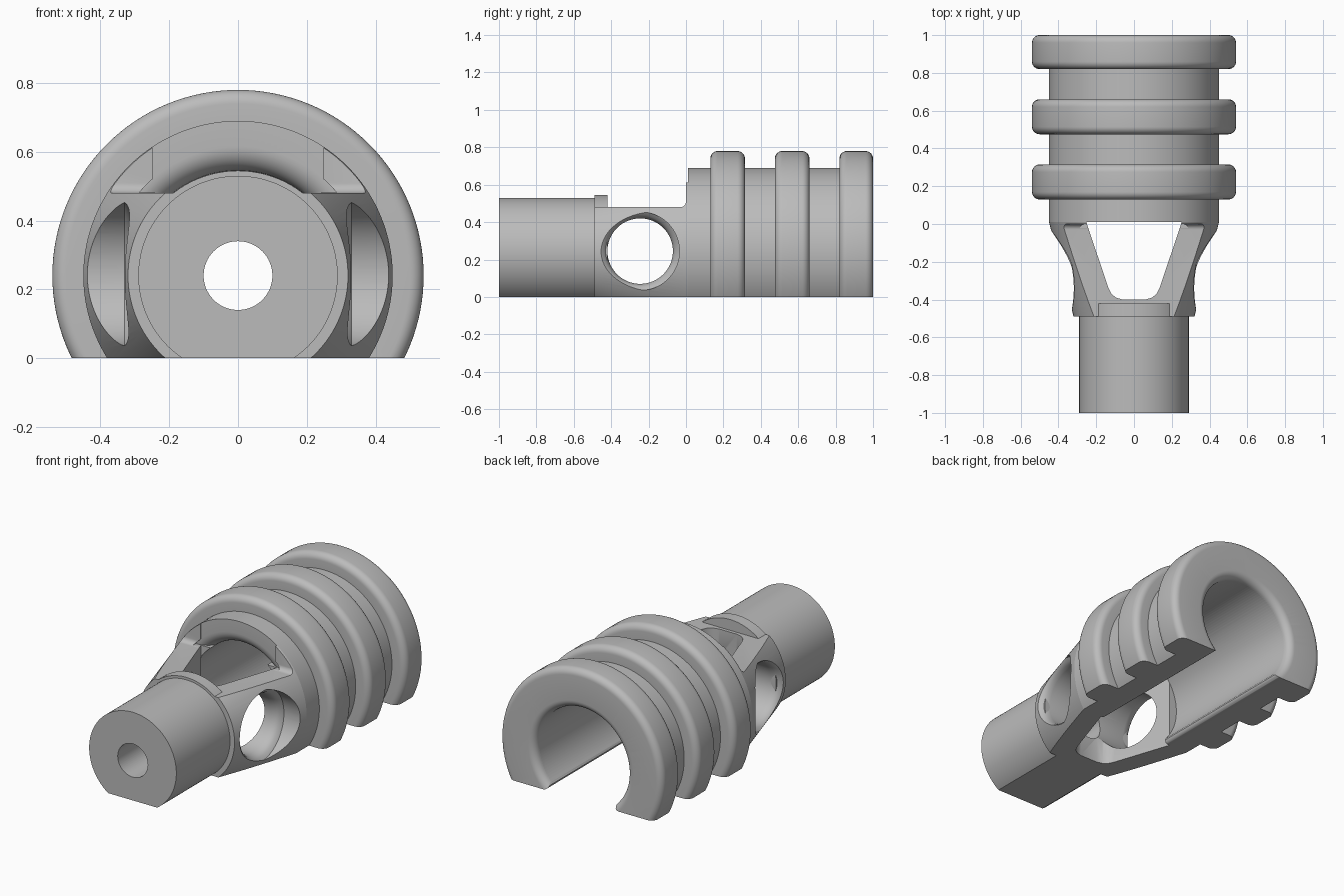
import bpy, bmesh, math
from mathutils import Vector

cube = bpy.data.objects.get("Cube")
if cube:
    bpy.data.objects.remove(cube, do_unlink=True)

AXIS_Z = 0.24      # height of the long axis
BORE = 0.305

grey = bpy.data.materials.new("plain grey")
grey.use_nodes = True
grey.diffuse_color = (0.5, 0.5, 0.5, 1)
grey.node_tree.nodes["Principled BSDF"].inputs["Base Color"].default_value = grey.diffuse_color


def finish(name, bm):
    bmesh.ops.remove_doubles(bm, verts=bm.verts, dist=1e-5)
    bmesh.ops.recalc_face_normals(bm, faces=bm.faces)
    mesh = bpy.data.meshes.new(name)
    bm.to_mesh(mesh)
    bm.free()
    obj = bpy.data.objects.new(name, mesh)
    bpy.context.collection.objects.link(obj)
    mesh.materials.append(grey)
    return obj


def lathe(name, profile, centre=(0, 0, AXIS_Z), across=False, steps=128):
    """Spin (distance along axis, radius) points about y, or about x if across."""
    bm = bmesh.new()
    c = Vector(centre)
    pts = [(profile[0][0], 0)] + list(profile) + [(profile[-1][0], 0)]
    verts = [bm.verts.new(c + Vector((t, r, 0) if across else (r, t, 0))) for t, r in pts]
    edges = [bm.edges.new(p) for p in zip(verts, verts[1:])]
    bmesh.ops.spin(bm, geom=verts + edges, cent=c, axis=(1, 0, 0) if across else (0, 1, 0),
                   angle=math.tau, steps=steps, use_merge=True)
    return finish(name, bm)


def prism(name, points, place, depth):
    """Extrude a flat outline; place maps outline points to 3D."""
    bm = bmesh.new()
    face = bm.faces.new([bm.verts.new(place(a, b)) for a, b in points])
    made = bmesh.ops.extrude_face_region(bm, geom=[face])["geom"]
    bmesh.ops.translate(bm, vec=depth, verts=[v for v in made if isinstance(v, bmesh.types.BMVert)])
    return finish(name, bm)


def arc(cx, cy, r, start, end, n=8):
    return [(cx + r * math.cos(math.radians(start + (end - start) * i / n)),
             cy + r * math.sin(math.radians(start + (end - start) * i / n))) for i in range(n + 1)]


def cut(obj, *cutters):
    bpy.context.view_layer.objects.active = obj
    for c in cutters:
        mod = obj.modifiers.new("cut", "BOOLEAN")
        mod.operation, mod.solver, mod.object = "DIFFERENCE", "EXACT", c
        bpy.ops.object.modifier_apply(modifier=mod.name)


# Solid parts
shank = lathe("shank", [(-1, 0.29), (-0.485, 0.29)])
collar = lathe("collar", [(-0.49, BORE), (-0.42, BORE)])
neck = lathe("neck", [(-0.49, 0.32), (0.01, 0.45)])

# Barrel outline with three rounded ribs
outline = [(0.01, 0.45)]
for start, end in ((0.13, 0.315), (0.475, 0.66), (0.82, 1.0)):
    f = 0.04
    outline += [(start, 0.45)] + arc(start + f, 0.54 - f, f, 180, 90)
    outline += arc(end - f, 0.54 - f, f, 90, 0)
    if end < 1:
        outline.append((end, 0.45))
barrel = lathe("ribbed_barrel", outline)

# Cutter: everything below the flat underside
ground = prism("ground_cutter", [(-2, -2), (2, -2), (2, 2), (-2, 2)],
               lambda a, b: (a, b, -1), (0, 0, 1))

# Cutter: long bore, open below with rounded lips
low = math.degrees(math.asin((0.035 - AXIS_Z) / BORE))
half = arc(0, AXIS_Z, BORE, 90, low, 48)
half += [(0.221, 0.022), (0.226, 0.01), (0.235, 0.003), (0.25, 0), (0.25, -0.1)]
bore = prism("bore_cutter", half + [(-x, z) for x, z in reversed(half[1:])],
             lambda a, b: (a, 0, b), (0, 1.1, 0))

# Cutters: rounded bore mouths, the front one only above the neck
f = 0.07
front_mouth = lathe("front_mouth_cutter", [(-0.02, BORE + f)] + arc(0.01 + f, BORE + f, f, 180, 270)
                    + [(0.2, BORE)])
below_top = prism("mouth_trimmer", [(-1, -1), (1, -1), (1, 1), (-1, 1)],
                  lambda a, b: (a, b, -0.5), (0, 0, 0.98))
cut(front_mouth, below_top)
f = 0.045
back_mouth = lathe("back_mouth_cutter", [(0.9, BORE - 0.01), (1 - f, BORE)]
                   + arc(1 - f, BORE + f, f, 270, 360) + [(1.1, BORE + f)])

# Cutter: flat top of the neck with a fillet against the barrel
top = prism("neck_top_cutter", [(-0.6, 0.48)] + arc(-0.03, 0.51, 0.03, 270, 360)
            + [(0, 0.9), (-0.6, 0.9)], lambda a, b: (-1, a, b), (2, 0, 0))

# Cutter: tapered opening right through the neck
side = [(0.256, 0.02), (0.135, -0.34), (0.12, -0.37), (0.095, -0.39), (0.06, -0.4)]
opening = prism("neck_opening_cutter", side + [(-x, y) for x, y in reversed(side)],
                lambda a, b: (a, b, -0.5), (0, 0, 2))

# Cutters: flared round side windows, and the hole along the shank
windows = []
for s in (1, -1):
    flare = [(0.03, 0.175), (0.27, 0.175), (0.295, 0.18), (0.315, 0.19), (0.33, 0.21), (0.6, 0.21)]
    windows.append(lathe("window_cutter", [(s * t, r) for t, r in flare],
                         (0, -0.245, 0.245), across=True, steps=96))
hole = lathe("shank_hole_cutter", [(-1.1, 0.1), (-0.3, 0.1)], steps=64)

cut(shank, ground, hole)
cut(collar, ground, hole)
cut(neck, ground, top, opening, hole, *windows, front_mouth)
cut(barrel, ground, bore, front_mouth, back_mouth)

for c in [ground, bore, front_mouth, below_top, back_mouth, top, opening, hole] + windows:
    bpy.data.objects.remove(c, do_unlink=True)

# Smooth shading with sharp edges kept
bpy.ops.object.select_all(action="DESELECT")
for obj in (shank, collar, neck, barrel):
    obj.select_set(True)
    bpy.context.view_layer.objects.active = obj
bpy.ops.object.shade_smooth_by_angle(angle=math.radians(30))
